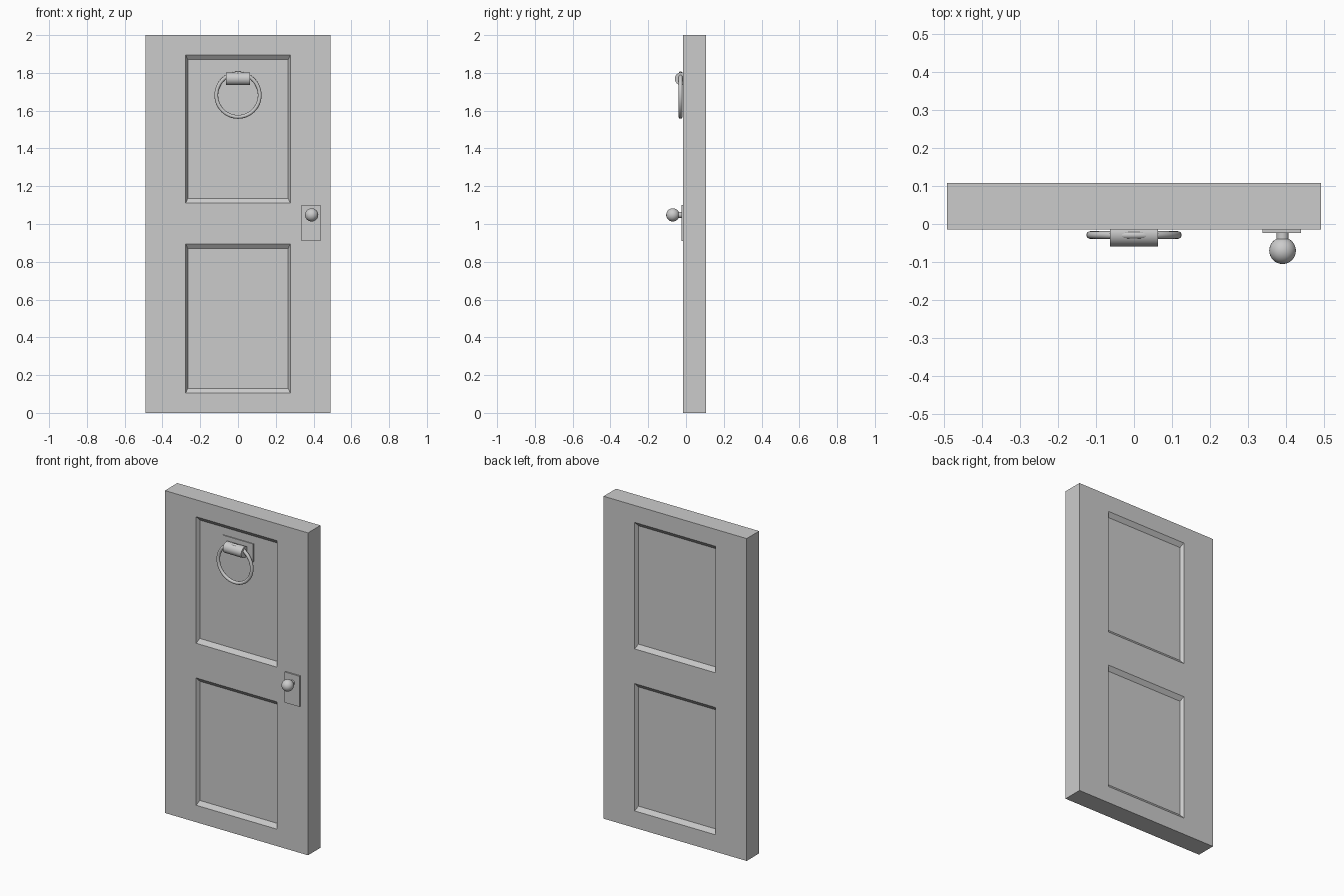
import bpy, bmesh, math
from mathutils import Vector

if "Cube" in bpy.data.objects:
    bpy.data.objects.remove(bpy.data.objects["Cube"], do_unlink=True)

GREY = (0.6, 0.6, 0.6, 1)
grey = bpy.data.materials.new("plain_grey")
grey.diffuse_color = GREY
grey.use_nodes = True
grey.node_tree.nodes["Principled BSDF"].inputs["Base Color"].default_value = GREY

FRONT, BACK, HALF_W = -0.015, 0.107, 0.491
PANEL_X = 0.277
PANELS = [(0.105, 0.895), (1.11, 1.895)]
DEPTH = 0.02
SIDE_SLOPE, SILL_SLOPE = 0.016, 0.03


def finish(name, smooth=False):
    ob = bpy.context.object
    ob.name = name
    ob.data.materials.append(grey)
    if smooth:
        bpy.ops.object.shade_smooth_by_angle(angle=math.radians(40))
    return ob


def box(name, low, high):
    low, high = Vector(low), Vector(high)
    bpy.ops.mesh.primitive_cube_add(size=1, location=(low + high) / 2)
    bpy.context.object.scale = high - low
    bpy.ops.object.transform_apply(location=True, rotation=True, scale=True)
    return finish(name)


def rod(name, radius, length, centre, rotation):
    bpy.ops.mesh.primitive_cylinder_add(vertices=32, radius=radius, depth=length,
                                        location=centre, rotation=rotation)
    return finish(name, True)


# Door slab, cut along the panel outlines
door = box("door", (-HALF_W, FRONT, 0), (HALF_W, BACK, 2))
bm = bmesh.new()
bm.from_mesh(door.data)
cuts = [(Vector((x, 0, 0)), Vector((1, 0, 0))) for x in (-PANEL_X, PANEL_X)]
cuts += [(Vector((0, 0, z)), Vector((0, 0, 1))) for pair in PANELS for z in pair]
for point, normal in cuts:
    bmesh.ops.bisect_plane(bm, geom=bm.verts[:] + bm.edges[:] + bm.faces[:],
                           plane_co=point, plane_no=normal)
bm.normal_update()

# Sunken panels with sloped borders on both sides
panels = []
for face in bm.faces:
    c = face.calc_center_median()
    if abs(face.normal.y) > 0.9 and abs(c.x) < PANEL_X:
        if any(low < c.z < high for low, high in PANELS):
            panels.append(face)
bmesh.ops.inset_individual(bm, faces=panels, thickness=SIDE_SLOPE)
for face in panels:
    c = face.calc_center_median()
    inward = DEPTH if c.y < 0 else -DEPTH
    for v in face.verts:
        v.co.y += inward
        v.co.z -= math.copysign(SILL_SLOPE - SIDE_SLOPE, v.co.z - c.z)
bm.normal_update()
bm.to_mesh(door.data)
bm.free()

# Knocker: thin plate, hinge barrel and hanging ring
sunk = FRONT + DEPTH
box("knocker_plate", (-0.105, sunk - 0.006, 1.712), (0.105, sunk + 0.002, 1.822))
rod("knocker_barrel", 0.034, 0.126, (0, -0.025, 1.769), (0, math.pi / 2, 0))
bpy.ops.mesh.primitive_torus_add(major_radius=0.115, minor_radius=0.01,
                                 major_segments=48, minor_segments=16,
                                 location=(0, -0.029, 1.682),
                                 rotation=(math.pi / 2, 0, 0))
finish("knocker_ring", True)

# Door knob with its plate and stem
box("knob_plate", (0.337, FRONT - 0.009, 0.91), (0.438, FRONT + 0.002, 1.1))
rod("knob_stem", 0.016, 0.04, (0.39, -0.034, 1.048), (math.pi / 2, 0, 0))
bpy.ops.mesh.primitive_uv_sphere_add(segments=32, ring_count=16, radius=0.035,
                                     location=(0.39, -0.07, 1.048))
finish("knob", True)
